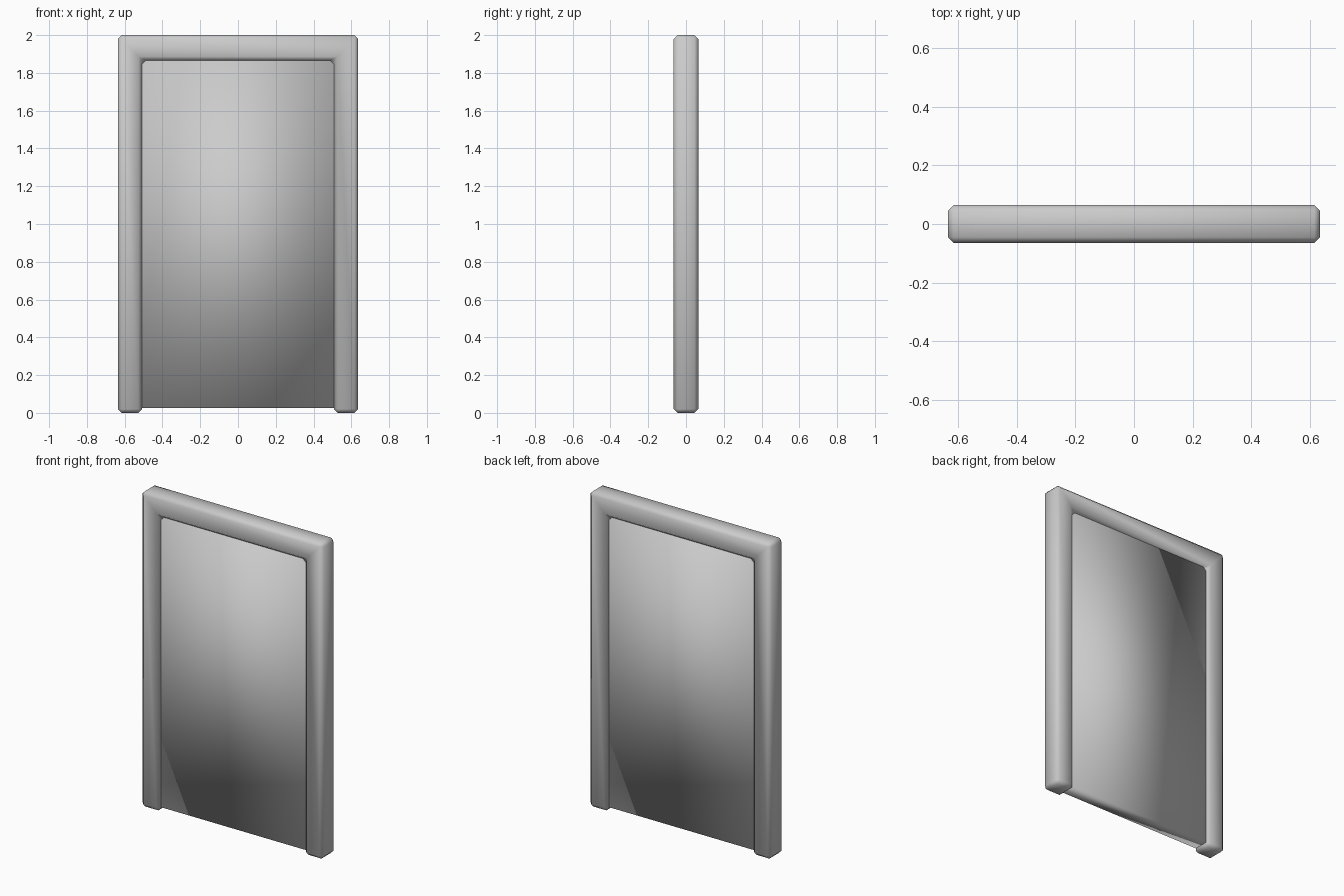
import bpy, bmesh

if "Cube" in bpy.data.objects:
    bpy.data.objects.remove(bpy.data.objects["Cube"])

HALF_W, HEIGHT, HALF_D = 0.636, 2.0, 0.065   # frame outer size
IN_W, IN_TOP = 0.507, 1.866                  # frame opening
BEVEL = 0.02


def extruded(name, outline, half_depth):
    """Extrude an x-z outline symmetrically along y, smooth shaded."""
    bm = bmesh.new()
    face = bm.faces.new([bm.verts.new((x, -half_depth, z)) for x, z in outline])
    res = bmesh.ops.extrude_face_region(bm, geom=[face], use_keep_orig=True)
    verts = [g for g in res["geom"] if isinstance(g, bmesh.types.BMVert)]
    bmesh.ops.translate(bm, verts=verts, vec=(0, 2 * half_depth, 0))
    bmesh.ops.recalc_face_normals(bm, faces=bm.faces)
    mesh = bpy.data.meshes.new(name)
    bm.to_mesh(mesh)
    bm.free()
    mesh.shade_smooth()
    obj = bpy.data.objects.new(name, mesh)
    bpy.context.collection.objects.link(obj)
    return obj


# Door frame: two jambs and a head, open at the bottom, chamfered all round
half = [(IN_W, IN_TOP), (IN_W, 0), (HALF_W, 0), (HALF_W, HEIGHT)]
frame = extruded("door_frame", half + [(-x, z) for x, z in reversed(half)], HALF_D)
bev = frame.modifiers.new("chamfer", 'BEVEL')
bev.width = BEVEL
bev.segments = 1
bev.limit_method = 'ANGLE'

# Door panel: plain slab set back behind the chamfer, clear of the floor
w = IN_W + 0.002
extruded("door_panel",
         [(-w, 0.025), (w, 0.025), (w, IN_TOP + 0.002), (-w, IN_TOP + 0.002)],
         HALF_D - BEVEL)
